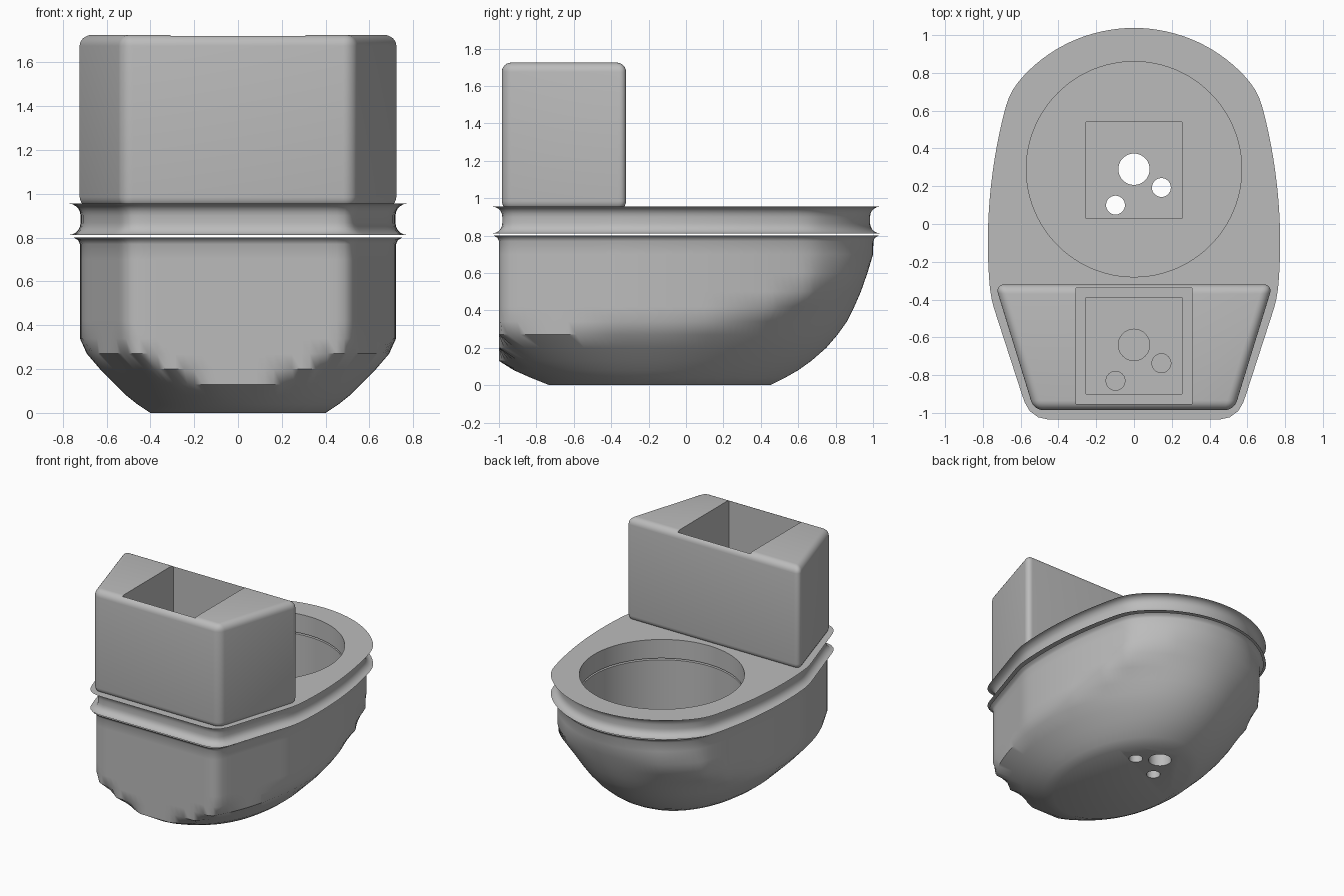
import bpy, bmesh, math
from mathutils import Vector

if "Cube" in bpy.data.objects:
    bpy.data.objects.remove(bpy.data.objects["Cube"], do_unlink=True)

grey = bpy.data.materials.new("plain grey")
grey.use_nodes = True
grey.diffuse_color = (0.5, 0.5, 0.5, 1)
grey.node_tree.nodes["Principled BSDF"].inputs["Base Color"].default_value = (0.5, 0.5, 0.5, 1)


def resample(pts, n):
    """Space points evenly along a closed outline."""
    pts = pts + [pts[0]]
    total = sum((b - a).length for a, b in zip(pts, pts[1:]))
    out, run, step = [], 0.0, total / n
    for a, b in zip(pts, pts[1:]):
        d = (b - a).length
        while len(out) < n and len(out) * step < run + d:
            out.append(a.lerp(b, (len(out) * step - run) / d))
        run += d
    return out


def plan_outline():
    """Rounded far end, gently bowed sides, tapered straight end."""
    half = []
    for i in range(21):
        t = math.radians(55.4) * i / 20
        half.append(Vector((0.741 * math.sin(t), 0.262 + 0.741 * math.cos(t))))
    for i in range(1, 21):
        y = 0.68 - 1.07 * i / 20
        half.append(Vector((0.722 - 0.18 * (y + 0.1) ** 2, y)))
    half.append(Vector((0.512, -1.0)))
    mirrored = [Vector((-p.x, p.y)) for p in reversed(half[1:])]
    pts = resample(half + mirrored, 144)
    for _ in range(2):
        pts = [(pts[i - 1] + 2 * p + pts[(i + 1) % len(pts)]) / 4 for i, p in enumerate(pts)]
    return pts


def inset(pts, d):
    out = []
    for i, p in enumerate(pts):
        t = (pts[(i + 1) % len(pts)] - pts[i - 1]).normalized()
        out.append(p + Vector((t.y, -t.x)) * d)
    return out


def loft(name, rings):
    """Skin a stack of (height, outline) rings and cap both ends."""
    bm = bmesh.new()
    loops = [[bm.verts.new((p.x, p.y, z)) for p in pts] for z, pts in rings]
    for lo, hi in zip(loops, loops[1:]):
        for i in range(len(lo)):
            j = (i + 1) % len(lo)
            bm.faces.new((lo[i], lo[j], hi[j], hi[i]))
    bm.faces.new(loops[0])
    bm.faces.new(loops[-1])
    bmesh.ops.recalc_face_normals(bm, faces=bm.faces)
    me = bpy.data.meshes.new(name)
    bm.to_mesh(me)
    bm.free()
    ob = bpy.data.objects.new(name, me)
    bpy.context.collection.objects.link(ob)
    me.materials.append(grey)
    return ob


def activate(ob):
    bpy.ops.object.select_all(action='DESELECT')
    ob.select_set(True)
    bpy.context.view_layer.objects.active = ob


def cut(ob, outline, z0, z1):
    tool = loft("cutter", [(z0, outline), (z1, outline)])
    tool.hide_render = True
    mod = ob.modifiers.new("cut", 'BOOLEAN')
    mod.operation, mod.solver, mod.object = 'DIFFERENCE', 'EXACT', tool
    activate(ob)
    bpy.ops.object.modifier_apply(modifier=mod.name)
    bpy.data.objects.remove(tool, do_unlink=True)


def circle(x, y, r, n=64):
    return [Vector((x + r * math.cos(math.tau * i / n), y + r * math.sin(math.tau * i / n)))
            for i in range(n)]


def box(y, w, d):
    return [Vector((sx * w, y + sy * d)) for sx, sy in ((-1, -1), (1, -1), (1, 1), (-1, 1))]


def drains(ob, x, y, z0, z1):
    """One large and two small drain holes."""
    for dx, dy, r in ((0, 0, 0.083), (0.145, -0.097, 0.05), (-0.098, -0.19, 0.05)):
        cut(ob, circle(x + dx, y + dy, r, 40), z0, z1)


plan = plan_outline()
centre = Vector((0, -0.15))


def belly(a, front, back):
    """Plan outline clipped by an ellipse, for the rounded underside."""
    out = []
    for p in plan:
        v = p - centre
        k = math.hypot(v.x / a, v.y / (front if v.y > 0 else back))
        out.append(centre + v / max(k, 1))
    return out


# Bowl: height, half width, far reach, near reach
sections = [
    (0, 0.40, 0.60, 0.58), (0.04, 0.46, 0.68, 0.68), (0.08, 0.51, 0.75, 0.77),
    (0.13, 0.56, 0.82, 0.87), (0.2, 0.63, 0.90, 1.0), (0.27, 0.69, 0.96, 1.16),
    (0.34, 0.74, 1.01, 1.3), (0.42, 0.82, 1.05, 1.45), (0.5, 0.92, 1.085, 1.6),
    (0.6, 1.05, 1.12, 1.8), (0.7, 1.2, 1.15, 2.0),
]
rings = [(z, belly(a, f, b)) for z, a, f, b in sections]
rings += [(0.77, plan), (0.788, inset(plan, -0.008)), (0.8, inset(plan, -0.028))]
bowl = loft("bowl", rings)
cut(bowl, circle(0, 0.29, 0.57, 96), 0.42, 1)
cut(bowl, box(0.285, 0.255, 0.255), 0.34, 0.6)
drains(bowl, 0, 0.29, -0.1, 0.6)

# Seat: same plan with a rounded edge
rings, r = [], 0.055
for z, s in ((0.812 + r, -1), (0.955 - r, 1)):
    arc = [math.radians(18 * i) for i in range(6)]
    for t in (reversed(arc) if s < 0 else arc):
        rings.append((z + s * r * math.sin(t), inset(plan, 0.003 - r * (1 - math.cos(t)))))
seat = loft("seat", rings)
seat.scale.y = 0.985
activate(seat)
bpy.ops.object.transform_apply(location=False, rotation=False, scale=True)
cut(seat, circle(0, 0.29, 0.57, 96), 0.5, 1.2)

# Tank: tapered block with rounded edges and a square well
taper = [Vector(p) for p in ((-0.53, -0.985), (0.53, -0.985), (0.735, -0.32), (-0.735, -0.32))]
tank = loft("tank", [(0.935, taper), (1.725, taper)])
bevel = tank.modifiers.new("round", 'BEVEL')
bevel.width, bevel.segments = 0.05, 6
activate(tank)
bpy.ops.object.modifier_apply(modifier=bevel.name)
cut(tank, box(-0.647, 0.307, 0.307), 1.1, 2)
cut(tank, box(-0.645, 0.255, 0.255), 1.03, 1.3)
drains(tank, 0, -0.64, 0.8, 1.3)

for ob in (bowl, seat, tank):
    activate(ob)
    bpy.ops.object.shade_smooth_by_angle(angle=math.radians(40))
